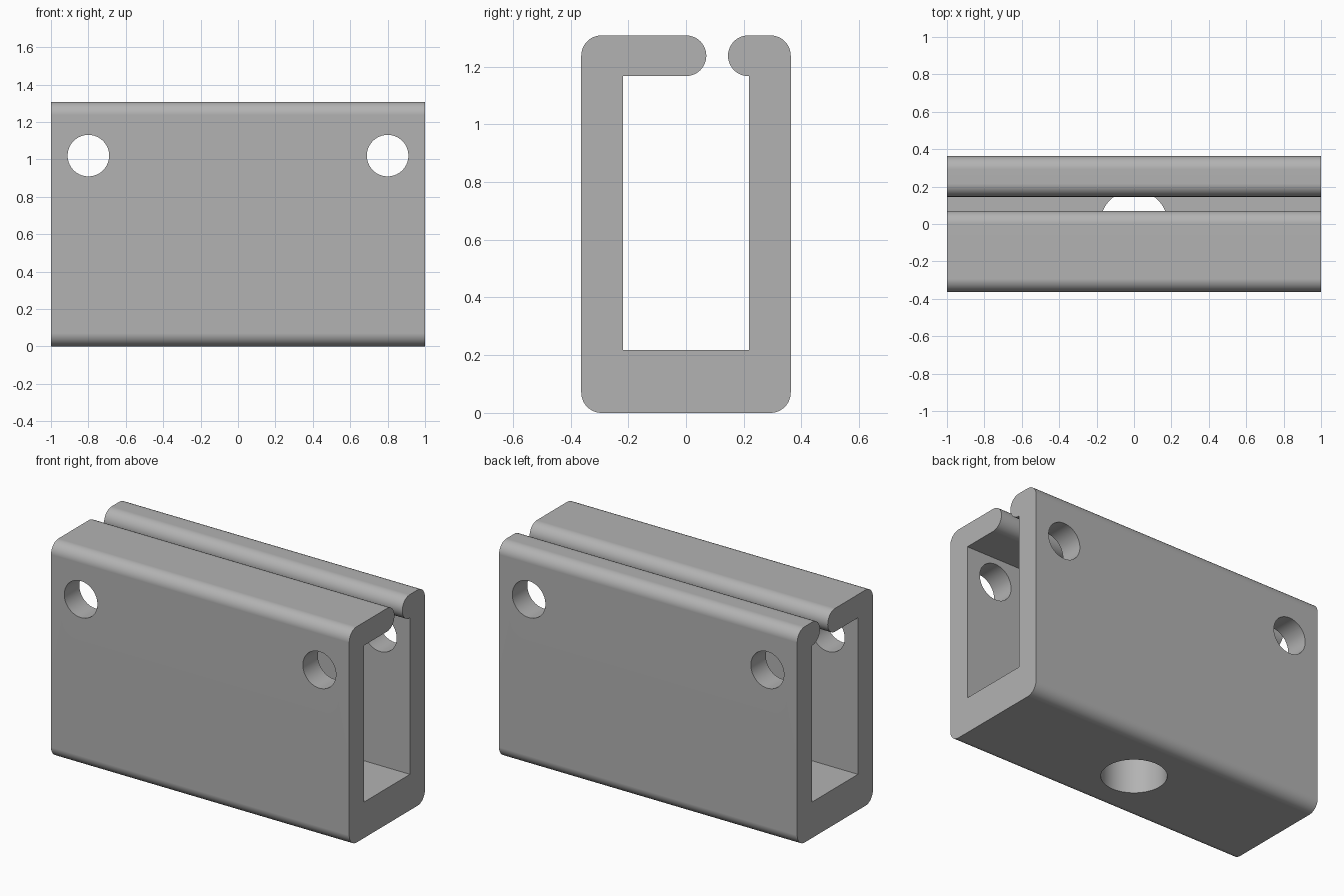
import bpy, bmesh, math

cube = bpy.data.objects.get("Cube")
if cube:
    bpy.data.objects.remove(cube, do_unlink=True)

LENGTH, HALF_DEPTH, HEIGHT = 2.0, 0.363, 1.308
CAVITY, FLOOR, LIP = 0.219, 0.218, 1.167
R = (HEIGHT - LIP) / 2          # radius of lips and outer corners

grey = bpy.data.materials.new("plain grey")
grey.use_nodes = True
colour = (0.45, 0.45, 0.45, 1)
grey.diffuse_color = colour
grey.node_tree.nodes["Principled BSDF"].inputs["Base Color"].default_value = colour


def arc(y, z, start, sweep, steps=12):
    """Points on a circle of radius R, angles in degrees."""
    angles = [math.radians(start + sweep * i / steps) for i in range(steps + 1)]
    return [(y + R * math.cos(a), z + R * math.sin(a)) for a in angles]


def cylinder(name, radius, depth, location, rotation=(0, 0, 0)):
    bpy.ops.mesh.primitive_cylinder_add(vertices=64, radius=radius, depth=depth,
                                        location=location, rotation=rotation)
    obj = bpy.context.object
    obj.name = name
    obj.hide_render = True
    return obj


# C-shaped cross-section, counter-clockwise from the bottom corner
side, top = HALF_DEPTH - R, HEIGHT - R
section = (arc(-side, R, 180, 90) + arc(side, R, 270, 90) + arc(side, top, 0, 90)
           + arc(CAVITY - 0.003, top, 90, 180, 24)          # short back lip
           + [(CAVITY, LIP), (CAVITY, FLOOR), (-CAVITY, FLOOR), (-CAVITY, LIP)]
           + arc(0.0, top, -90, 180, 24)                    # long front lip
           + arc(-side, top, 90, 90))

# Extruded channel body
bm = bmesh.new()
end = bm.faces.new([bm.verts.new((-LENGTH / 2, y, z)) for y, z in section])
grown = bmesh.ops.extrude_face_region(bm, geom=[end], use_keep_orig=True)
moved = [v for v in grown["geom"] if isinstance(v, bmesh.types.BMVert)]
bmesh.ops.translate(bm, verts=moved, vec=(LENGTH, 0, 0))
bmesh.ops.recalc_face_normals(bm, faces=bm.faces)
mesh = bpy.data.meshes.new("channel_body")
bm.to_mesh(mesh)
bm.free()
body = bpy.data.objects.new("channel_body", mesh)
bpy.context.collection.objects.link(body)
mesh.materials.append(grey)

# Cross holes through both walls, and one hole in the floor
cutters = [cylinder("side_hole_cutter", 0.111, 1, (x, 0, 1.02), (math.pi / 2, 0, 0))
           for x in (-0.8, 0.8)]
cutters.append(cylinder("floor_hole_cutter", 0.181, 0.5, (0, 0, 0.1)))

bpy.ops.object.select_all(action="DESELECT")
body.select_set(True)
bpy.context.view_layer.objects.active = body
for cutter in cutters:
    cut = body.modifiers.new("cut", "BOOLEAN")
    cut.operation = "DIFFERENCE"
    cut.solver = "EXACT"
    cut.object = cutter
    bpy.ops.object.modifier_apply(modifier=cut.name)
for cutter in cutters:
    bpy.data.objects.remove(cutter, do_unlink=True)

# Smooth fillets and bores, crisp edges, flat walls
bpy.ops.object.shade_smooth_by_angle(angle=math.radians(30))
weighted = body.modifiers.new("flat walls", "WEIGHTED_NORMAL")
weighted.keep_sharp = True
